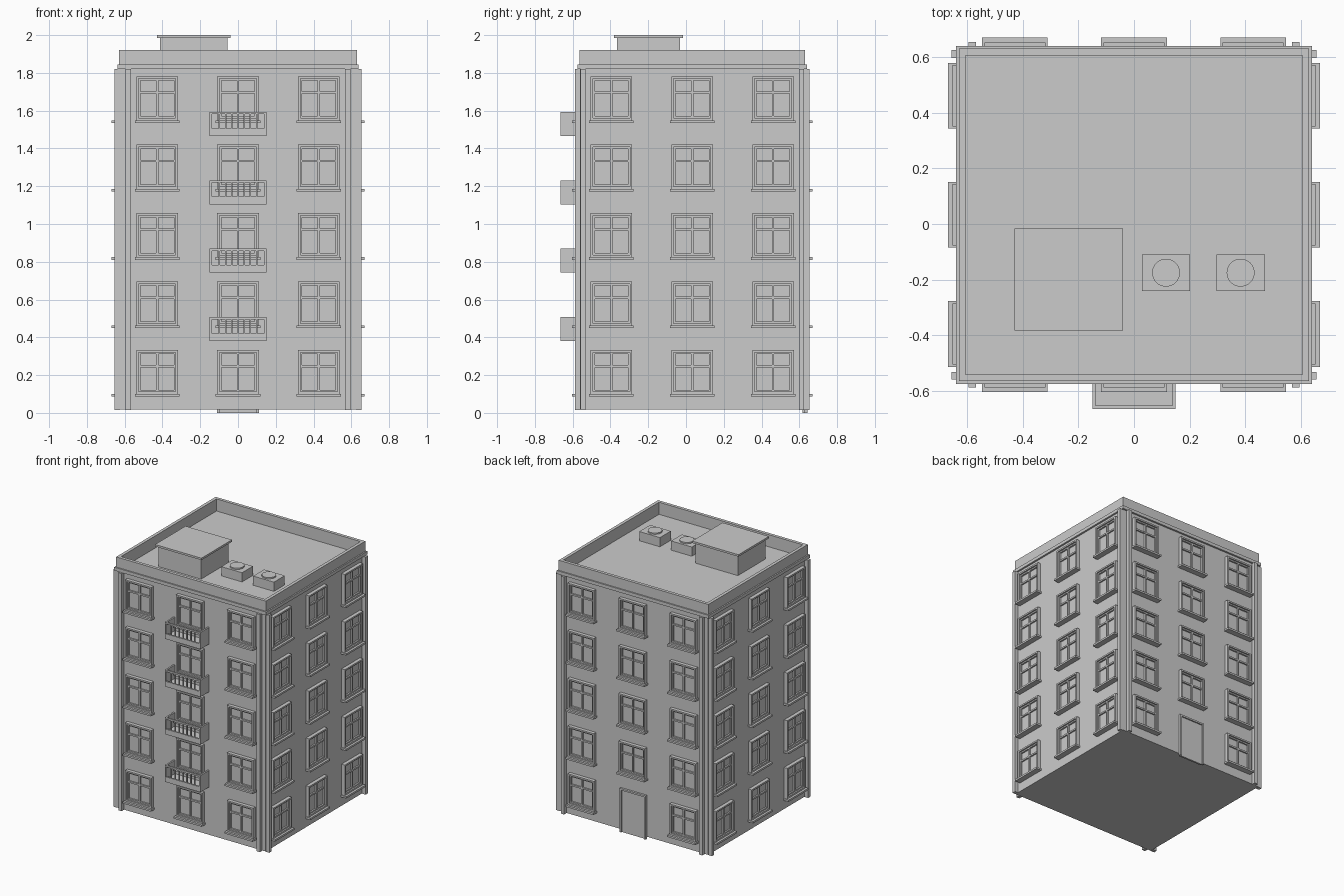
import bpy, bmesh
from math import pi
from mathutils import Matrix, Vector

cube = bpy.data.objects.get("Cube")
if cube:
    bpy.data.objects.remove(cube, do_unlink=True)

GREY = (0.6, 0.6, 0.6, 1)
mat = bpy.data.materials.new("plain grey")
mat.use_nodes = True
mat.diffuse_color = GREY
mat.node_tree.nodes["Principled BSDF"].inputs["Base Color"].default_value = GREY

WX, WY, CY = 0.625, 0.593, 0.033      # wall half sizes and depth centre
WALL_TOP, FLOOR = 1.82, 0.3622        # wall top and storey pitch
COLUMNS = (-0.428, 0, 0.428)


def box(bm, x0, x1, y0, y1, z0, z1):
    m = Matrix.Translation(((x0 + x1) / 2, (y0 + y1) / 2, (z0 + z1) / 2))
    m = m @ Matrix.Diagonal((x1 - x0, y1 - y0, z1 - z0, 1))
    bmesh.ops.create_cube(bm, size=1, matrix=m)


def frame(bm, x0, x1, z0, z1, width, depth, bottom=True):
    """Rectangular border standing out from the plane y = 0 towards -y."""
    box(bm, x0, x0 + width, -depth, 0, z0, z1)
    box(bm, x1 - width, x1, -depth, 0, z0, z1)
    box(bm, x0 + width, x1 - width, -depth, 0, z1 - width, z1)
    if bottom:
        box(bm, x0 + width, x1 - width, -depth, 0, z0, z0 + width)


def mesh_from(bm, name):
    me = bpy.data.meshes.new(name)
    bm.to_mesh(me)
    bm.free()
    me.materials.append(mat)
    return me


def place(name, me, matrix=Matrix()):
    ob = bpy.data.objects.new(name, me)
    ob.matrix_world = matrix
    bpy.context.collection.objects.link(ob)
    return ob


def solid(name, *dims):
    bm = bmesh.new()
    box(bm, *dims)
    return place(name, mesh_from(bm, name))


def ring(name, inset_out, inset_in, z0, z1):
    """Open rectangular band around the building."""
    bm = bmesh.new()
    ox, oy = WX + inset_out, WY + inset_out
    ix, iy = WX - inset_in, WY - inset_in
    for s in (-1, 1):
        box(bm, -ox, ox, *sorted((CY + s * iy, CY + s * oy)), z0, z1)
        box(bm, *sorted((s * ix, s * ox)), CY - iy, CY + iy, z0, z1)
    return place(name, mesh_from(bm, name))


# Body, cornice, parapet and roof deck
solid("plinth", -WX, WX, CY - WY, CY + WY, 0.017, 0.07)
solid("walls", -WX, WX, CY - WY, CY + WY, 0.07, WALL_TOP)
ring("cornice", 0.014, 0.02, WALL_TOP, 1.845)
ring("parapet", 0.004, 0.02, 1.845, 1.922)
solid("roof_deck", -WX + 0.01, WX - 0.01, CY - WY + 0.01, CY + WY - 0.01, WALL_TOP, 1.83)

# Corner strips, a pair at every corner
for sx, side in ((-1, "right"), (1, "left")):
    for sy, end in ((-1, "front"), (1, "back")):
        bm = bmesh.new()
        box(bm, *sorted((sx * 0.567, sx * 0.595)),
            *sorted((CY + sy * WY, CY + sy * (WY + 0.028))), 0.015, WALL_TOP)
        box(bm, *sorted((sx * WX, sx * (WX + 0.03))),
            *sorted((CY + sy * 0.564, CY + sy * (WY - 0.001))), 0.015, WALL_TOP)
        name = f"{end}_{side}_corner_strips"
        place(name, mesh_from(bm, name))

# Window: trim, sash, glazing bars, pane and sill
bm = bmesh.new()
frame(bm, -0.11, 0.11, 0.1, 0.333, 0.012, 0.027)
frame(bm, -0.098, 0.098, 0.112, 0.321, 0.01, 0.016)
box(bm, -0.006, 0.006, -0.016, 0, 0.122, 0.311)
box(bm, -0.088, 0.088, -0.015, 0, 0.241, 0.253)
box(bm, -0.09, 0.09, -0.004, 0, 0.12, 0.313)
box(bm, -0.118, 0.118, -0.044, 0, 0.086, 0.1)
window = mesh_from(bm, "window")

# Balcony: slab, side panels, rails and balusters
bm = bmesh.new()
box(bm, -0.15, 0.15, -0.105, 0, 0.38, 0.405)
for s in (-1, 1):
    box(bm, *sorted((s * 0.138, s * 0.15)), -0.105, 0, 0.405, 0.507)
box(bm, -0.138, 0.138, -0.105, -0.093, 0.495, 0.507)
box(bm, -0.138, 0.138, -0.105, -0.093, 0.405, 0.42)
for i in range(-3, 4):
    box(bm, i * 0.033 - 0.004, i * 0.033 + 0.004, -0.103, -0.095, 0.42, 0.495)
balcony = mesh_from(bm, "balcony")

# Entrance door with surround
bm = bmesh.new()
frame(bm, -0.11, 0.11, 0, 0.333, 0.013, 0.016, bottom=False)
box(bm, -0.097, 0.097, -0.006, 0.008, 0, 0.32)
door = mesh_from(bm, "entrance_door")

# Fill the four facades storey by storey
for k, (side, half) in enumerate((("front", WY), ("left", WX), ("back", WY), ("right", WX))):
    facade = (Matrix.Translation((0, CY, 0)) @ Matrix.Rotation(k * pi / 2, 4, "Z")
              @ Matrix.Translation((0, -half, 0)))
    for storey in range(5):
        for c, x in enumerate(COLUMNS):
            m = facade @ Matrix.Translation((x, 0, storey * FLOOR))
            if side == "back" and storey == 0 and c == 1:
                place("entrance_door", door, m)
            else:
                place(f"{side}_window_{storey + 1}_{c + 1}", window, m)
    if side == "front":
        for storey in range(4):
            place(f"balcony_{storey + 2}", balcony,
                  facade @ Matrix.Translation((0, 0, storey * FLOOR)))

# Roof access hut with overhanging cap
solid("roof_hut", -0.413, -0.055, -0.365, -0.033, 1.83, 1.985)
solid("roof_hut_cap", -0.43, -0.04, -0.382, -0.016, 1.985, 2.0)

# Ventilation units with round fans
for n, x in enumerate((0.115, 0.383)):
    solid(f"vent_unit_{n + 1}", x - 0.087, x + 0.087, -0.24, -0.11, 1.83, 1.9)
    bm = bmesh.new()
    bmesh.ops.create_cone(bm, cap_ends=True, segments=32, radius1=0.05, radius2=0.05,
                          depth=0.01, matrix=Matrix.Translation((x, -0.175, 1.905)))
    place(f"vent_fan_{n + 1}", mesh_from(bm, "vent_fan"))
